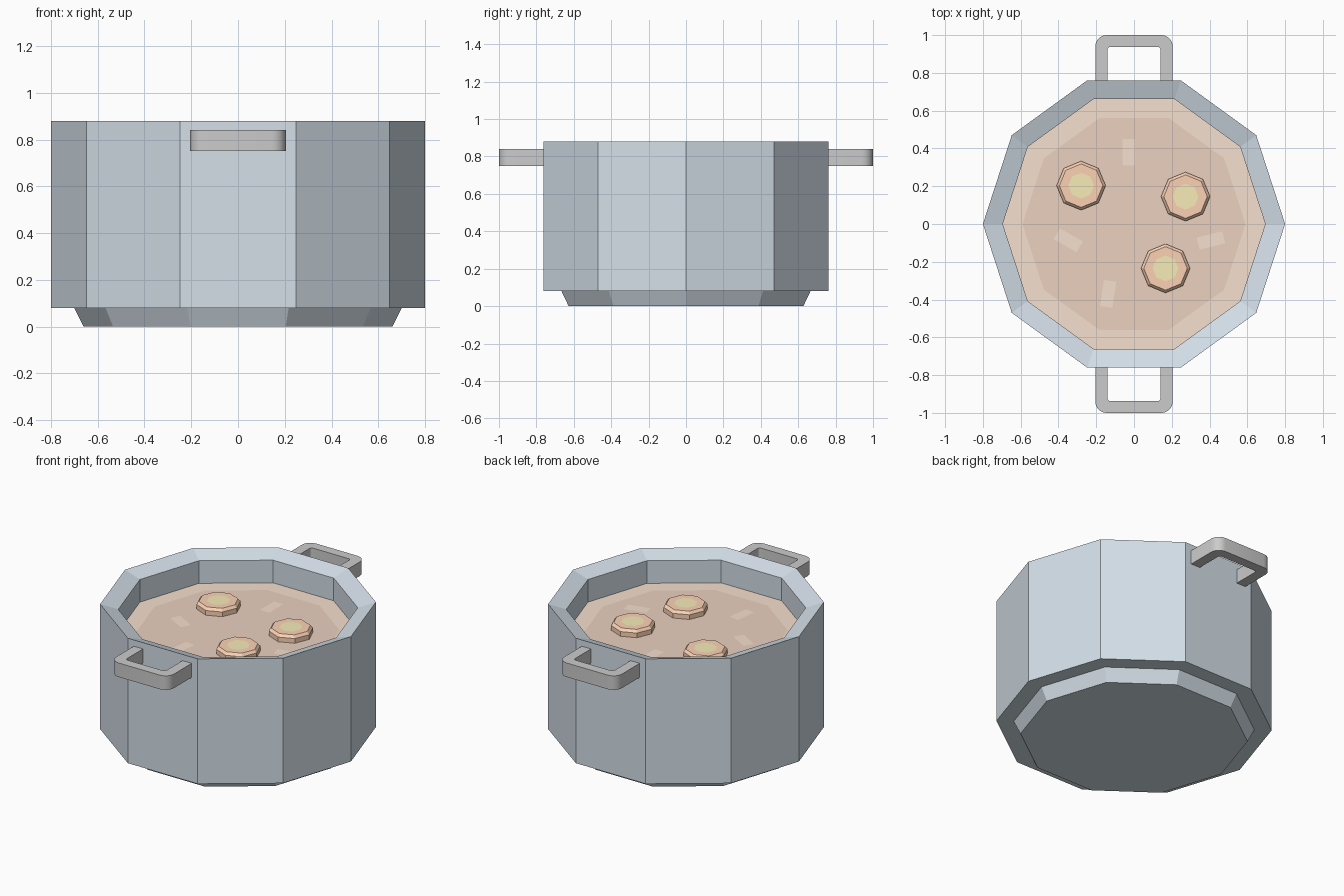
import bpy, bmesh
from math import cos, sin, tau, pi, radians

if "Cube" in bpy.data.objects:
    bpy.data.objects.remove(bpy.data.objects["Cube"])


def material(name, rgb):
    m = bpy.data.materials.new(name)
    m.diffuse_color = (*rgb, 1)
    m.use_nodes = True
    m.node_tree.nodes["Principled BSDF"].inputs["Base Color"].default_value = m.diffuse_color
    return m


STEEL = material("steel_blue", (0.66, 0.74, 0.81))
BROTH = material("broth", (0.83, 0.64, 0.53))
BROTH_EDGE = material("broth_edge", (0.92, 0.75, 0.62))
CARROT = material("carrot", (0.98, 0.65, 0.46))
CORE = material("carrot_core", (0.93, 0.84, 0.48))


def finish(name, bm, mats=()):
    me = bpy.data.meshes.new(name)
    bm.to_mesh(me)
    bm.free()
    for m in mats:
        me.materials.append(m)
    ob = bpy.data.objects.new(name, me)
    bpy.context.collection.objects.link(ob)
    return ob


def lathe(name, profile, sides, mats, cap_start=True, cap_mat=0):
    """Flat-sided turned shape from (radius, z) points; the end is always capped."""
    bm = bmesh.new()
    rings = [[bm.verts.new((r * cos(tau * i / sides), r * sin(tau * i / sides), z))
              for i in range(sides)] for r, z in profile]
    for a, b in zip(rings, rings[1:]):
        for i in range(sides):
            j = (i + 1) % sides
            bm.faces.new((a[i], a[j], b[j], b[i]))
    if cap_start:
        bm.faces.new(rings[0][::-1])
    bm.faces.new(rings[-1]).material_index = cap_mat
    return finish(name, bm, mats)


# Pot: tapered foot, ten-sided wall, rim sloping inward, hollow inside
lathe("pot", [(0.66, 0), (0.70, 0.08), (0.80, 0.08), (0.80, 0.88),
              (0.695, 0.845), (0.695, 0.16)], 10, [STEEL])

# Soup surface: pale border around a darker middle
SOUP_Z = 0.70
lathe("soup", [(0.695, SOUP_Z), (0.59, SOUP_Z)], 10, [BROTH_EDGE, BROTH],
      cap_start=False, cap_mat=1)

# Carrot slices: eight-sided, with a yellow core on top
for k, (x, y) in enumerate([(-0.28, 0.203), (0.273, 0.145), (0.167, -0.235)]):
    slice_ = lathe(f"carrot_slice_{k + 1}",
                   [(0.13, -0.01), (0.13, 0.03), (0.115, 0.047), (0.068, 0.047)],
                   8, [CARROT, CORE], cap_mat=1)
    slice_.location = (x, y, SOUP_Z)

# Pale flecks floating on the soup
for k, (x, y, deg) in enumerate([(-0.028, 0.38, 90), (0.407, -0.087, 14),
                                 (-0.348, -0.086, -30), (-0.137, -0.37, 82)]):
    bm = bmesh.new()
    bm.faces.new([bm.verts.new((sx * 0.07, sy * 0.033, 0))
                  for sx, sy in ((-1, -1), (1, -1), (1, 1), (-1, 1))])
    fleck = finish(f"soup_fleck_{k + 1}", bm, [BROTH_EDGE])
    fleck.location = (x, y, SOUP_Z + 0.002)
    fleck.rotation_euler.z = radians(deg)


def corner_arcs(half, top, radius, steps=6):
    """Rounded right then left corner of a U outline."""
    pts = []
    for side, start in ((1, 0), (-1, pi / 2)):
        for i in range(steps + 1):
            a = start + pi / 2 * i / steps
            pts.append((side * (half - radius) + radius * cos(a),
                        top - radius + radius * sin(a)))
    return pts


# Handles: U-shaped bars on the front and back
for name, turn in (("back_handle", 0), ("front_handle", pi)):
    root = 0.72
    outer = [(0.205, root)] + corner_arcs(0.205, 1.0, 0.06) + [(-0.205, root)]
    inner = [(0.14, root)] + corner_arcs(0.14, 0.938, 0.015) + [(-0.14, root)]
    bm = bmesh.new()
    o, n = ([bm.verts.new((x, y, 0.75)) for x, y in pts] for pts in (outer, inner))
    base = [bm.faces.new((o[i], n[i], n[i + 1], o[i + 1])) for i in range(len(o) - 1)]
    top = bmesh.ops.extrude_face_region(bm, geom=base, use_keep_orig=True)["geom"]
    bmesh.ops.translate(bm, vec=(0, 0, 0.09),
                        verts=[v for v in top if isinstance(v, bmesh.types.BMVert)])
    bmesh.ops.recalc_face_normals(bm, faces=bm.faces)
    handle = finish(name, bm)
    handle.rotation_euler.z = turn
    bpy.ops.object.select_all(action="DESELECT")
    handle.select_set(True)
    bpy.context.view_layer.objects.active = handle
    bpy.ops.object.shade_smooth_by_angle(angle=radians(30))
